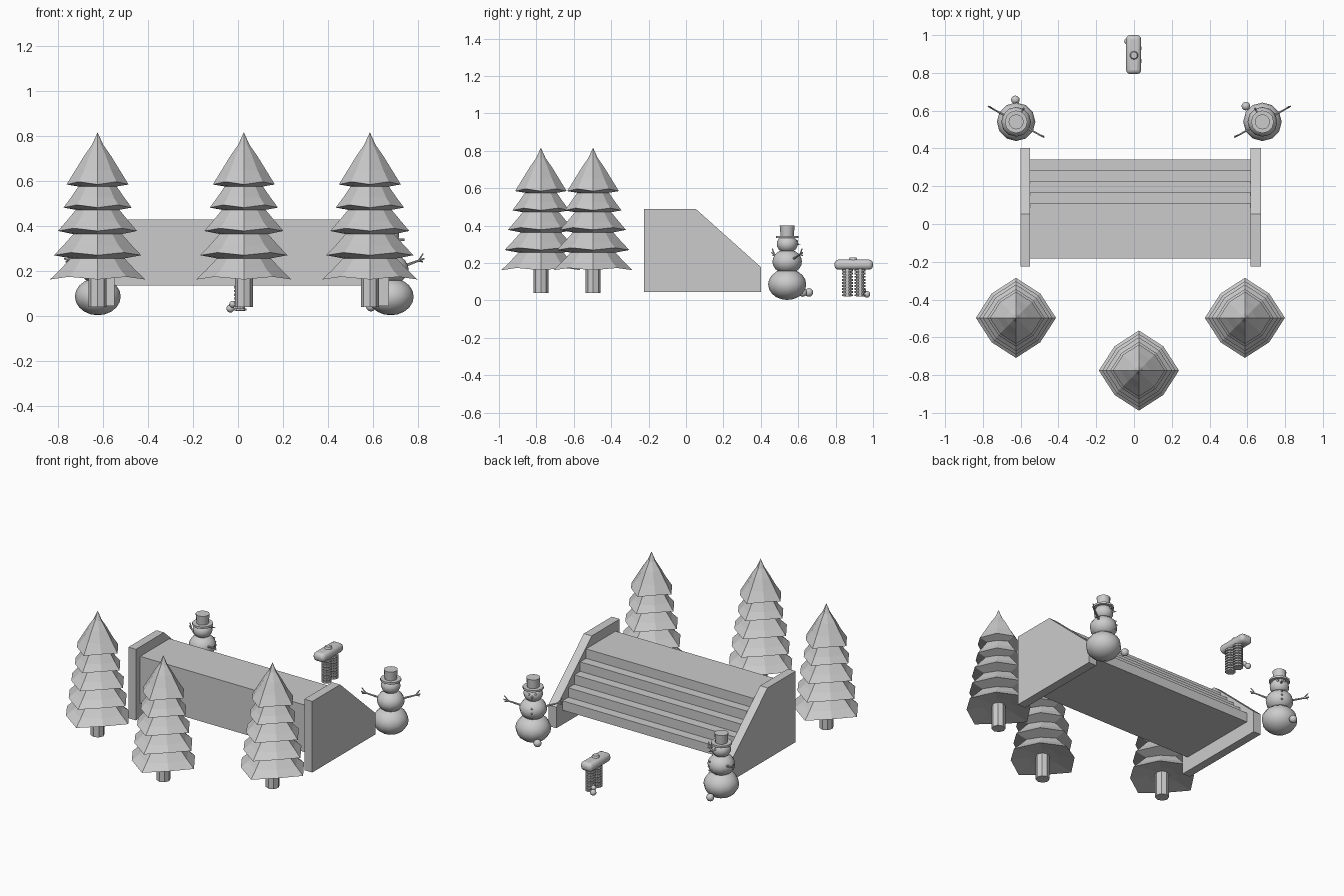
import bpy, bmesh, math
from mathutils import Vector

if "Cube" in bpy.data.objects:
    bpy.data.objects.remove(bpy.data.objects["Cube"])


def make(name, verts, faces):
    me = bpy.data.meshes.new(name)
    me.from_pydata(verts, [], faces)
    bm = bmesh.new()
    bm.from_mesh(me)
    bmesh.ops.recalc_face_normals(bm, faces=bm.faces)
    bm.to_mesh(me)
    bm.free()
    ob = bpy.data.objects.new(name, me)
    bpy.context.collection.objects.link(ob)
    return ob


def extrude_x(name, prof, x0, x1):
    """Side profile in (y, z) stretched between two x positions."""
    n = len(prof)
    verts = [(x, y, z) for x in (x0, x1) for y, z in prof]
    faces = [tuple(range(n)), tuple(range(n, 2 * n))]
    faces += [(i, (i + 1) % n, n + (i + 1) % n, n + i) for i in range(n)]
    return make(name, verts, faces)


def ball(name, loc, r, rz=None, seg=12, rings=10):
    bpy.ops.mesh.primitive_uv_sphere_add(segments=seg, ring_count=rings, location=loc)
    ob = bpy.context.object
    ob.name = name
    ob.scale = (r, r, rz or r)
    bpy.ops.object.shade_smooth()
    return ob


def rod(name, a, b, r0, r1, seg=6, smooth=False):
    a, b = Vector(a), Vector(b)
    bpy.ops.mesh.primitive_cone_add(vertices=seg, radius1=r0, radius2=r1,
                                    depth=(b - a).length, location=(a + b) / 2)
    ob = bpy.context.object
    ob.name = name
    ob.rotation_mode = 'QUATERNION'
    ob.rotation_quaternion = Vector((0, 0, 1)).rotation_difference(b - a)
    if smooth:
        bpy.ops.object.shade_smooth_by_angle()
    return ob


# Pine tree: one 8-sided loft with drooping tiers; (radius, z, lip flag)
def tree(name, x, y):
    rings = [(0.025, 0.762, 0), (0.06, 0.712, 0), (0.098, 0.65, 0), (0.138, 0.585, 1)]
    for neck, lip, z in ((0.085, 0.152, 0.482), (0.097, 0.176, 0.378),
                         (0.108, 0.194, 0.270), (0.12, 0.212, 0.162)):
        rings += [(neck, z + 0.094, 0), (lip * 0.78, z + 0.045, 0), (lip, z, 1)]
    rings += [(0.10, 0.185, 0), (0.03, 0.19, 0)]
    verts = [(x, y, 0.817)]
    for r, z, lip in rings:
        for k in range(8):
            f = 0.86 if k % 2 else 1.0
            a = k * math.pi / 4
            dz = (0.012 if k % 2 else 0) * lip
            verts.append((x + r * f * math.cos(a), y + r * f * math.sin(a), z + dz))
    faces = [(0, 1 + k, 1 + (k + 1) % 8) for k in range(8)]
    for i in range(len(rings) - 1):
        for k in range(8):
            a, b = 1 + i * 8 + k, 1 + i * 8 + (k + 1) % 8
            faces.append((a, b, b + 8, a + 8))
    make(name + "_branches", verts, faces)
    rod(name + "_trunk", (x, y, 0.04), (x, y, 0.2), 0.04, 0.04, 8)


for i, (x, y) in enumerate(((-0.625, -0.497), (0.026, -0.776), (0.587, -0.497))):
    tree(f"tree_{i}", x, y)

# Staircase with four steps, a platform and two side walls
steps = [(-0.183, 0.135), (0.341, 0.135)]
for i in range(5):
    z = 0.135 + 0.059 * (i + 1)
    steps += [(0.341 - 0.0583 * i, z), (0.341 - 0.0583 * (i + 1) if i < 4 else -0.183, z)]
extrude_x("stairs", steps, -0.552, 0.62)
wall = [(-0.225, 0.045), (0.402, 0.045), (0.402, 0.177), (0.052, 0.49), (-0.225, 0.49)]
extrude_x("left_wall", wall, -0.602, -0.55)
extrude_x("right_wall", wall, 0.617, 0.672)


# Snowman facing a given angle, with hat, stick arms and face
def snowman(name, x, y, facing):
    f = math.radians(facing)

    def at(fwd, side, z):
        return (x + fwd * math.cos(f) - side * math.sin(f),
                y + fwd * math.sin(f) + side * math.cos(f), z)

    ball(name + "_base", at(0, 0, 0.086), 0.102, 0.083)
    ball(name + "_middle", at(0, 0, 0.208), 0.079, 0.066)
    ball(name + "_head", at(0, 0, 0.302), 0.056, 0.049)
    rod(name + "_hat_brim", at(0, 0, 0.333), at(0, 0, 0.345), 0.06, 0.06, 12, True)
    rod(name + "_hat_crown", at(0, 0, 0.342), at(0, 0, 0.402), 0.035, 0.04, 12, True)
    rod(name + "_nose", at(0.045, 0, 0.302), at(0.08, 0, 0.3), 0.009, 0.001)
    for s in (-1, 1):
        ball(name + "_eye", at(0.049, s * 0.019, 0.316), 0.007, seg=6, rings=4)
        rod(name + "_arm", at(0, s * 0.06, 0.22), at(0, s * 0.17, 0.255), 0.007, 0.004)
        for dz, df in ((0.022, 0), (-0.014, 0.004)):
            rod(name + "_twig", at(0, s * 0.14, 0.245), at(df, s * 0.165, 0.255 + dz), 0.004, 0.003)
    for z, d in ((0.235, 0.074), (0.208, 0.08), (0.182, 0.075)):
        ball(name + "_button", at(d, 0, z), 0.006, seg=6, rings=4)


snowman("left_snowman", -0.624, 0.541, 61)
snowman("right_snowman", 0.68, 0.541, 119)
ball("left_snowball", (-0.628, 0.657, 0.043), 0.023)
ball("right_snowball", (0.592, 0.624, 0.043), 0.023)

# Small post: rounded cap on two ridged columns
bpy.ops.mesh.primitive_cube_add(size=1, location=(-0.002, 0.897, 0.192))
cap = bpy.context.object
cap.name = "post_cap"
cap.scale = (0.08, 0.206, 0.054)
bpy.ops.object.transform_apply(location=False, rotation=False, scale=True)
bev = cap.modifiers.new("round", 'BEVEL')
bev.width = 0.022
bev.segments = 3
bpy.ops.object.shade_smooth_by_angle()
rod("cap_knob", (0, 0.893, 0.215), (0, 0.893, 0.231), 0.024, 0.018, 10, True)
for y in (0.863, 0.931):
    rod("column_core", (0.01, y, 0.022), (0.01, y, 0.175), 0.022, 0.022, 10)
    for i in range(9):
        z = 0.028 + 0.0165 * i
        rod("column_ridge", (0.01, y, z - 0.005), (0.01, y, z + 0.005), 0.03, 0.03, 10)
ball("post_ball_large", (-0.034, 0.967, 0.033), 0.018)
ball("post_ball_small", (-0.024, 0.948, 0.052), 0.015)
